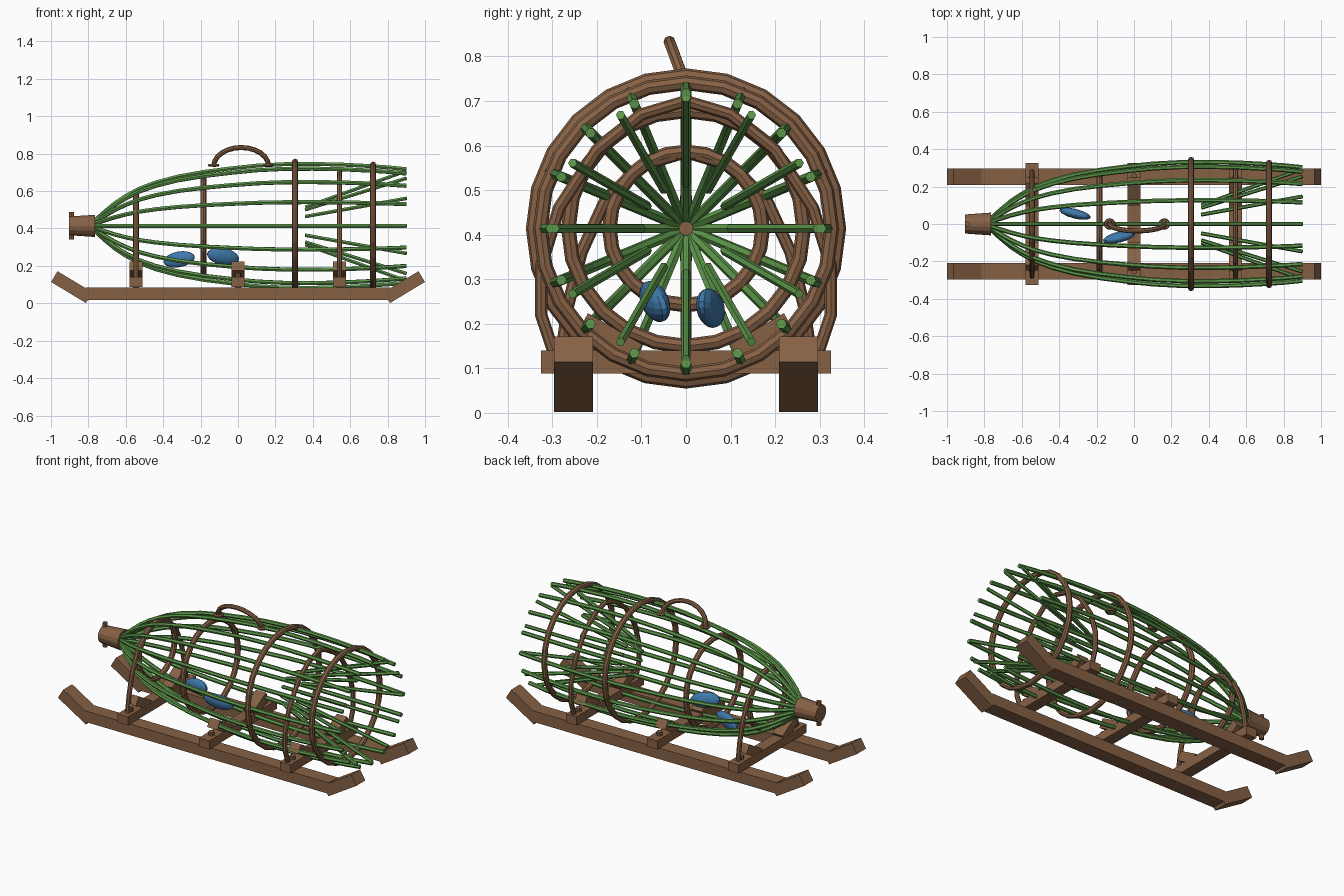
import bpy, bmesh
from math import sin, cos, pi, radians
from mathutils import Matrix, Vector, Euler

if "Cube" in bpy.data.objects:
    bpy.data.objects.remove(bpy.data.objects["Cube"])


def material(name, rgb):
    m = bpy.data.materials.new(name)
    m.diffuse_color = (*rgb, 1)
    m.use_nodes = True
    m.node_tree.nodes["Principled BSDF"].inputs["Base Color"].default_value = m.diffuse_color
    return m


WOOD = material("brown_wood", (0.24, 0.12, 0.06))
GREEN = material("green_willow", (0.11, 0.31, 0.07))
BLUE = material("blue_fish", (0.05, 0.19, 0.40))
AXIS = 0.414  # height of the basket axis


def add(name, mesh, mat):
    mesh.materials.clear()
    mesh.materials.append(mat)
    ob = bpy.data.objects.new(name, mesh)
    bpy.context.scene.collection.objects.link(ob)
    return ob


def from_bm(name, bm, mat):
    bmesh.ops.recalc_face_normals(bm, faces=bm.faces)
    me = bpy.data.meshes.new(name)
    bm.to_mesh(me)
    bm.free()
    return add(name, me, mat)


def tubes(name, paths, radius, mat, closed=False, res=1):
    """Round sticks swept along lists of points."""
    cu = bpy.data.curves.new(name + "_path", "CURVE")
    cu.dimensions = "3D"
    cu.bevel_depth = radius
    cu.bevel_resolution = res
    cu.use_fill_caps = True
    for pts in paths:
        sp = cu.splines.new("POLY")
        sp.points.add(len(pts) - 1)
        for p, co in zip(sp.points, pts):
            p.co = (*co, 1)
        sp.use_cyclic_u = closed
    tmp = bpy.data.objects.new(name + "_path", cu)
    bpy.context.scene.collection.objects.link(tmp)
    dg = bpy.context.evaluated_depsgraph_get()
    me = bpy.data.meshes.new_from_object(tmp.evaluated_get(dg))
    bpy.data.objects.remove(tmp)
    me.name = name
    for p in me.polygons:
        p.use_smooth = False
    return add(name, me, mat)


def box(name, size, loc, rot=(0, 0, 0), mat=WOOD):
    bm = bmesh.new()
    m = Matrix.LocRotScale(Vector(loc), Euler(rot), Vector(size))
    bmesh.ops.create_cube(bm, size=1, matrix=m)
    return from_bm(name, bm, mat)


def cone(name, r1, r2, depth, loc, rot=(0, 0, 0), seg=12):
    bm = bmesh.new()
    m = Matrix.LocRotScale(Vector(loc), Euler(rot), None)
    bmesh.ops.create_cone(bm, cap_ends=True, segments=seg, radius1=r1,
                          radius2=r2, depth=depth, matrix=m)
    return from_bm(name, bm, WOOD)


def on_basket(x, r, a):
    return (x, r * cos(a), AXIS + r * sin(a))


# sled runners with upturned ends
for s, side in ((-1, "front"), (1, "back")):
    y = s * 0.2525
    box(f"{side}_runner", (1.63, 0.087, 0.067), (0, y, 0.05))
    for e, end in ((-1, "left"), (1, "right")):
        box(f"{side}_runner_{end}_tip", (0.218, 0.087, 0.067),
            (e * 0.889, y, 0.0865), (0, -e * radians(31), 0))

# cross bars, pegs and tilted cradle blocks
for i, x in enumerate((-0.545, 0, 0.543)):
    box(f"cross_bar_{i}", (0.07, 0.65, 0.052), (x, 0, 0.114))
    for s in (-1, 1):
        cone(f"peg_{i}_{s}", 0.017, 0.017, 0.08, (x, s * 0.2525, 0.122), seg=8)
        box(f"cradle_{i}_{s}", (0.068, 0.14, 0.055),
            (x, s * 0.173, 0.165), (s * radians(30), 0, 0))

# long bent ribs of the basket
profile = [(-0.775, 0.02), (-0.72, 0.07), (-0.66, 0.12), (-0.6, 0.16),
           (-0.53, 0.198), (-0.44, 0.232), (-0.32, 0.264), (-0.18, 0.289),
           (-0.04, 0.307), (0.1, 0.322), (0.25, 0.330), (0.4, 0.331),
           (0.55, 0.328), (0.7, 0.320), (0.8, 0.313), (0.9, 0.303)]
tubes("basket_ribs", [[on_basket(x, r, i * pi / 8) for x, r in profile]
                      for i in range(16)], 0.012, GREEN)

# funnel sticks inside the mouth
tubes("funnel_sticks", [[on_basket(0.9, 0.294, i * pi / 6),
                         on_basket(0.36, 0.1, i * pi / 6)]
                        for i in range(12)], 0.0105, GREEN)

# hoops around and inside the ribs
for i, (x, r) in enumerate(((-0.545, 0.172), (-0.185, 0.264),
                            (0.305, 0.343), (0.722, 0.327))):
    tubes(f"hoop_{i}", [[on_basket(x, r, k * pi / 12) for k in range(24)]],
          0.0165, WOOD, closed=True, res=2)

# arches standing on the outer cross bars
for name, x, half in (
        ("rear_arch", -0.545, [(0.28, 0.13), (0.265, 0.24), (0.235, 0.36),
                               (0.18, 0.48), (0.1, 0.555)]),
        ("mouth_arch", 0.543, [(0.295, 0.13), (0.325, 0.22), (0.325, 0.33),
                               (0.285, 0.46), (0.2, 0.59), (0.1, 0.67)])):
    top = 0.585 if x < 0 else 0.70
    pts = [(x, -y, z) for y, z in half] + [(x, 0, top)]
    pts += [(x, y, z) for y, z in reversed(half)]
    tubes(name, [pts], 0.014, WOOD, res=2)

# carrying handle leaning forward, with an eye at each foot
arc = [k * pi / 12 for k in range(13)]
tubes("handle", [[(0.017 - 0.147 * cos(a), -0.037 * sin(a), 0.733 + 0.1 * sin(a))
                  for a in arc]], 0.0135, WOOD, res=2)
for i, x in enumerate((-0.13, 0.162)):
    tubes(f"handle_eye_{i}", [[(x + 0.022 * cos(k * pi / 6), 0.022 * sin(k * pi / 6),
                                0.738) for k in range(12)]],
          0.009, WOOD, closed=True)

# tail plug and its pin
cone("tail_plug", 0.051, 0.061, 0.14, (-0.834, 0, AXIS), (0, pi / 2, 0), 14)
cone("tail_pin", 0.014, 0.014, 0.147, (-0.89, 0, AXIS), seg=8)

# two fish lying inside
for i, (loc, size, rot) in enumerate((
        ((-0.315, 0.055, 0.235), (0.088, 0.026, 0.042), (0, -10, -14)),
        ((-0.08, -0.07, 0.25), (0.09, 0.028, 0.045), (14, 10, 14)))):
    bm = bmesh.new()
    m = Matrix.LocRotScale(Vector(loc), Euler([radians(a) for a in rot]), Vector(size))
    bmesh.ops.create_uvsphere(bm, u_segments=14, v_segments=10, radius=1, matrix=m)
    from_bm(f"fish_{i}", bm, BLUE)
